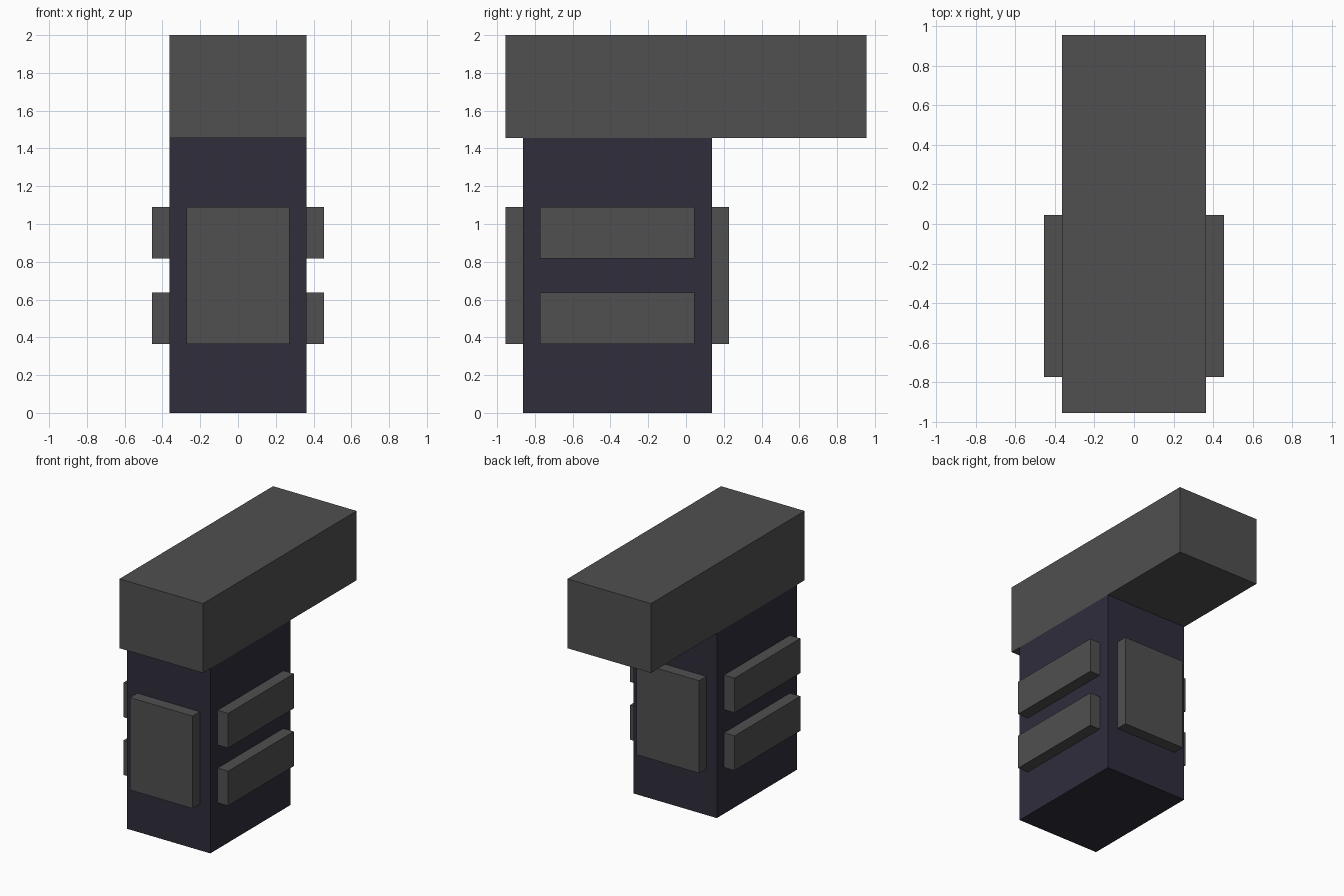
import bpy

if "Cube" in bpy.data.objects:
    bpy.data.objects.remove(bpy.data.objects["Cube"], do_unlink=True)

U = 1 / 11  # grid module: the model is 22 modules tall


def material(name, rgb):
    mat = bpy.data.materials.new(name)
    mat.use_nodes = True
    color = (*rgb, 1.0)
    mat.diffuse_color = color
    mat.node_tree.nodes["Principled BSDF"].inputs["Base Color"].default_value = color
    return mat


GREY = material("dark_grey", (0.08, 0.08, 0.08))
NAVY = material("dark_navy", (0.028, 0.026, 0.044))


def box(name, x, y, z, mat):
    """Box from (min, max) ranges given in modules."""
    ranges = (x, y, z)
    bpy.ops.mesh.primitive_cube_add(size=1, location=[(a + b) / 2 * U for a, b in ranges])
    obj = bpy.context.object
    obj.name = obj.data.name = name
    obj.scale = [(b - a) * U for a, b in ranges]
    bpy.ops.object.transform_apply(location=False, rotation=False, scale=True)
    obj.data.materials.append(mat)
    return obj


# Upright body and overhanging top block
box("body", (-4, 4), (-9.5, 1.5), (0, 16), NAVY)
box("top_block", (-4, 4), (-10.5, 10.5), (16, 22), GREY)

# Large plates on the front and back
box("front_plate", (-3, 3), (-10.5, -9.5), (4, 12), GREY)
box("back_plate", (-3, 3), (1.5, 2.5), (4, 12), GREY)

# Two bars on each side
for side, x in (("left", (4, 5)), ("right", (-5, -4))):
    for level, z in (("lower", (4, 7)), ("upper", (9, 12))):
        box(f"{side}_{level}_bar", x, (-8.5, 0.5), z, GREY)
